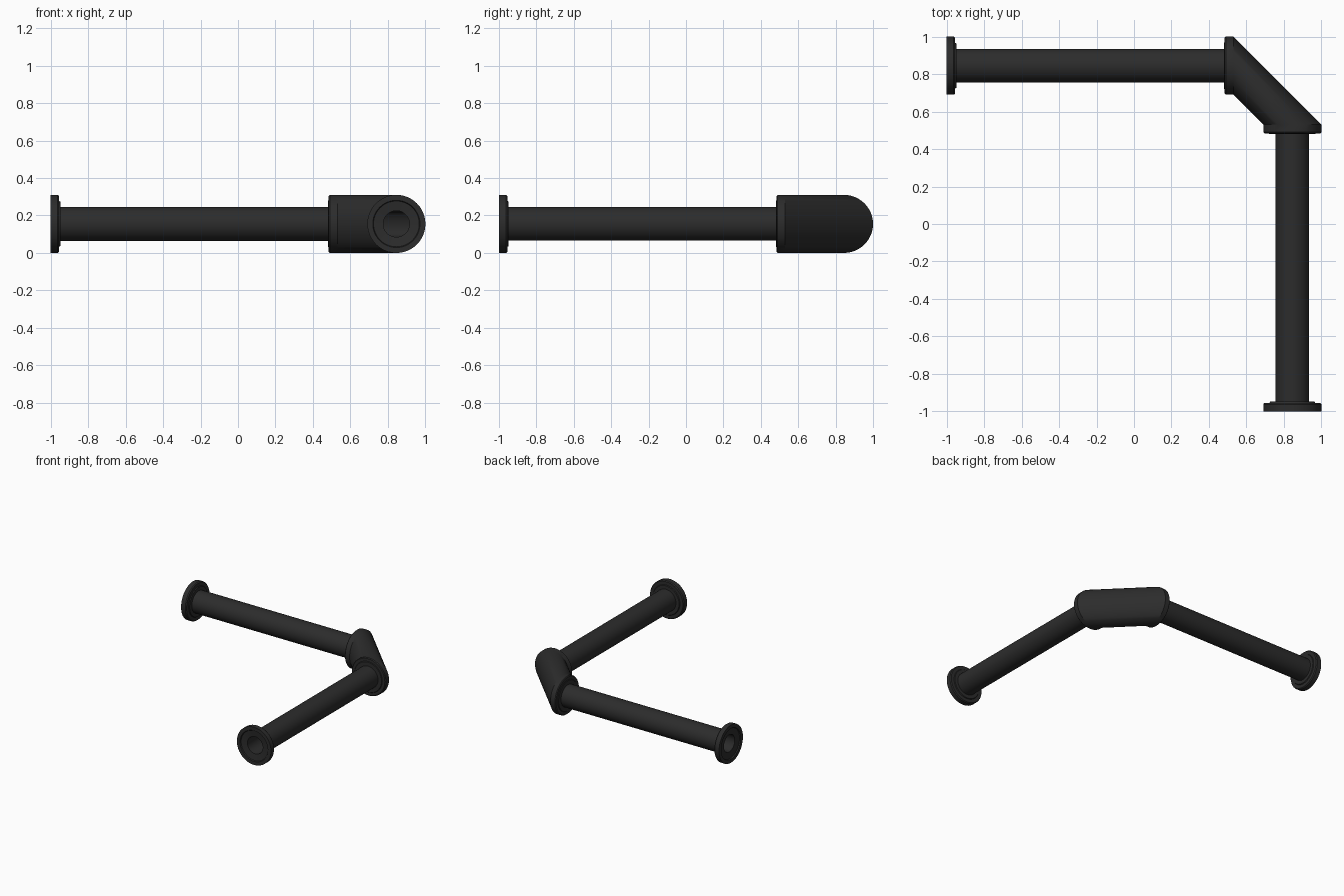
import bpy, bmesh, math

if "Cube" in bpy.data.objects:
    bpy.data.objects.remove(bpy.data.objects["Cube"])

SEG = 48
R = 0.155          # flange radius, also axis height
C = 1 - R          # axis offset of each arm
PIPE, BORE = 0.09, 0.07

mat = bpy.data.materials.new("dark_metal")
mat.diffuse_color = (0.025, 0.025, 0.025, 1)
mat.use_nodes = True
mat.node_tree.nodes["Principled BSDF"].inputs["Base Color"].default_value = mat.diffuse_color


def ring(s, r, swap):
    """Circle across the arm at station s; swap reflects it onto the other arm."""
    pts = []
    for i in range(SEG):
        a = 2 * math.pi * i / SEG
        x, y, z = s, C + r * math.cos(a), R + r * math.sin(a)
        pts.append((y, x, z) if swap else (x, y, z))
    return pts


def build(name, rings):
    """Join a closed loop of rings into a hollow solid."""
    bm = bmesh.new()
    loops = [[bm.verts.new(p) for p in pts] for pts in rings]
    for k, a in enumerate(loops):
        b = loops[(k + 1) % len(loops)]
        for i in range(SEG):
            j = (i + 1) % SEG
            bm.faces.new((a[i], a[j], b[j], b[i]))
    bmesh.ops.recalc_face_normals(bm, faces=bm.faces)
    me = bpy.data.meshes.new(name)
    bm.to_mesh(me)
    bm.free()
    ob = bpy.data.objects.new(name, me)
    bpy.context.collection.objects.link(ob)
    me.materials.append(mat)
    bpy.ops.object.select_all(action='DESELECT')
    ob.select_set(True)
    bpy.context.view_layer.objects.active = ob
    bpy.ops.object.shade_smooth_by_angle(angle=math.radians(25))
    return ob


# End flange: recessed face, chamfered rim and a low hub
flange = [(-0.985, BORE), (-0.992, 0.122), (-1.0, 0.126), (-1.0, R),
          (-0.962, R), (-0.954, 0.149), (-0.954, 0.122), (-0.948, 0.118),
          (-0.948, BORE)]
# Straight hollow pipe
pipe = [(-0.95, BORE), (-0.95, PIPE), (0.484, PIPE), (0.484, BORE)]

for side, swap in (("left", False), ("front", True)):
    build(side + "_flange", [ring(s, r, swap) for s, r in flange])
    build(side + "_pipe", [ring(s, r, swap) for s, r in pipe])

# Mitred elbow: two collars joined by a straight diagonal section
collar = [(0.53, BORE), (0.48, BORE), (0.48, 0.122), (0.484, 0.126),
          (0.484, 0.149), (0.49, R), (0.53, R)]
build("elbow", [ring(s, r, False) for s, r in collar]
      + [ring(s, r, True) for s, r in reversed(collar)])
